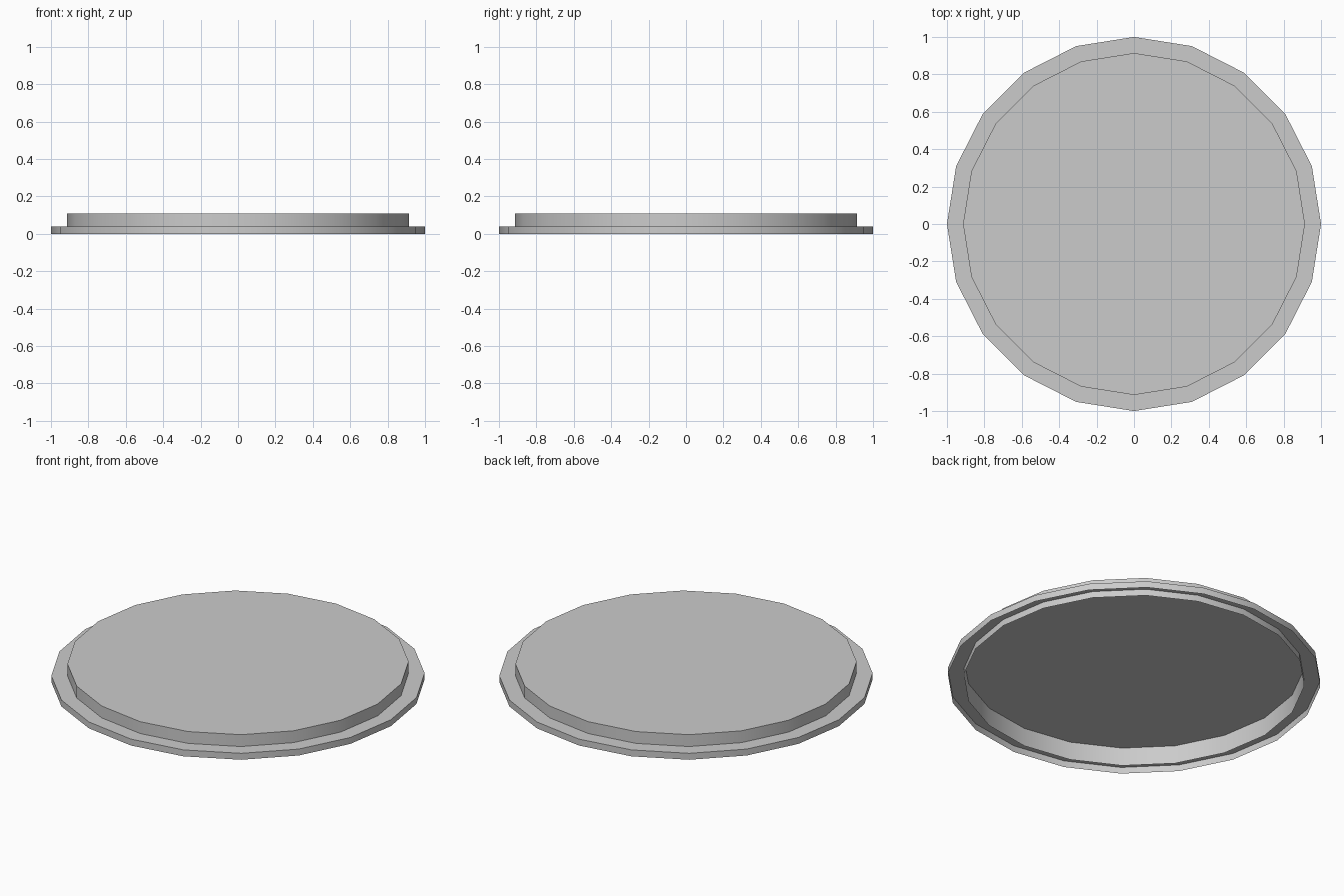
import bpy, bmesh, math

if "Cube" in bpy.data.objects:
    bpy.data.objects.remove(bpy.data.objects["Cube"])

SIDES = 20
R_RIM, R_CAP = 1.0, 0.914
H_RIM, H_CAP = 0.038, 0.108


def ring(bm, r, z):
    return [bm.verts.new((r * math.cos(a), r * math.sin(a), z))
            for a in (2 * math.pi * i / SIDES for i in range(SIDES))]


def shell(name, profile, capped):
    """Open-bottomed sheet turned from (radius, z) points, listed bottom to top."""
    bm = bmesh.new()
    rings = [ring(bm, r, z) for r, z in profile]
    for lo, hi in zip(rings, rings[1:]):
        for i in range(SIDES):
            j = (i + 1) % SIDES
            bm.faces.new((lo[i], lo[j], hi[j], hi[i]))
    if capped:
        bm.faces.new(rings[-1])
    mesh = bpy.data.meshes.new(name)
    bm.to_mesh(mesh)
    bm.free()
    obj = bpy.data.objects.new(name, mesh)
    bpy.context.collection.objects.link(obj)
    bpy.ops.object.select_all(action='DESELECT')
    obj.select_set(True)
    bpy.context.view_layer.objects.active = obj
    bpy.ops.object.shade_smooth_by_angle(angle=math.radians(30))
    return obj


# Raised plug, hollow below, its wall reaching down to the ground
shell("lid_top", [(R_CAP, 0), (R_CAP, H_CAP)], True)
# Low outer flange, also open below, leaving a groove around the plug wall
shell("lid_rim", [(R_RIM, 0), (R_RIM, H_RIM), (R_CAP, H_RIM)], False)
